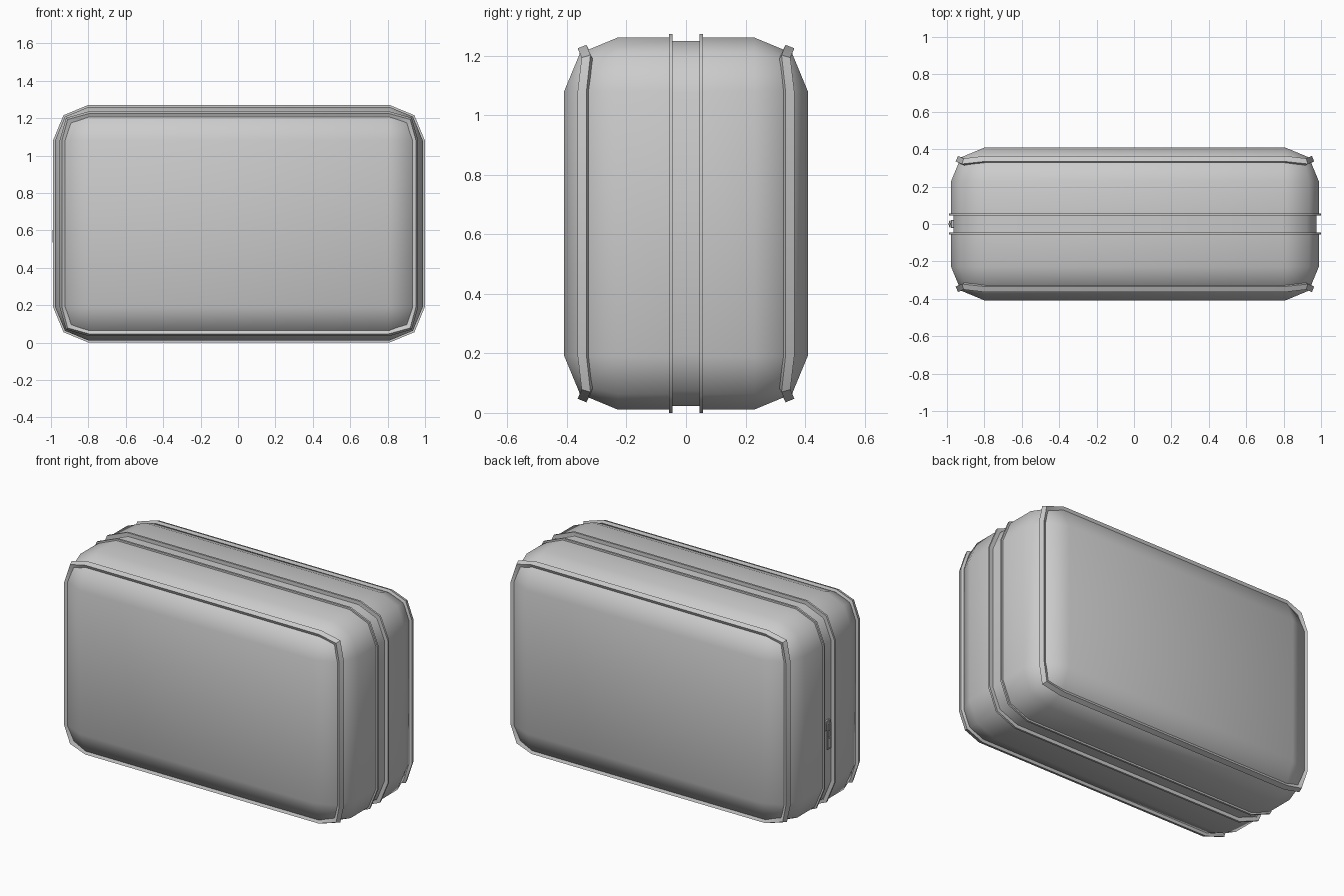
import bpy, bmesh
from math import cos, sin, pi, radians
from mathutils import Vector

if "Cube" in bpy.data.objects:
    bpy.data.objects.remove(bpy.data.objects["Cube"])

C = Vector((0.005, 0, 0.636))          # body centre
HX, HY, HZ, R = 0.983, 0.409, 0.625, 0.18


def finish(bm, name, angle=50):
    bmesh.ops.recalc_face_normals(bm, faces=bm.faces)
    me = bpy.data.meshes.new(name)
    bm.to_mesh(me)
    bm.free()
    ob = bpy.data.objects.new(name, me)
    bpy.context.collection.objects.link(ob)
    bpy.ops.object.select_all(action='DESELECT')
    bpy.context.view_layer.objects.active = ob
    ob.select_set(True)
    bpy.ops.object.shade_smooth_by_angle(angle=radians(angle))
    return ob


def sweep(name, path, a, b):
    """Closed rectangular strip; path holds (point, outward direction)."""
    bm = bmesh.new()
    n = len(path)
    rings = []
    for i, (p, out) in enumerate(path):
        t = (path[(i + 1) % n][0] - path[i - 1][0]).normalized()
        side = t.cross(out).normalized()
        rings.append([bm.verts.new(p + out * u * a + side * v * b)
                      for u, v in ((-1, -1), (1, -1), (1, 1), (-1, 1))])
    for i in range(n):
        r, s = rings[i], rings[(i + 1) % n]
        for k in range(4):
            bm.faces.new((r[k], r[(k + 1) % 4], s[(k + 1) % 4], s[k]))
    return finish(bm, name)


def corners():
    """Three directions per rounded corner, with that corner's centre."""
    for q, (sx, sz) in enumerate(((1, 1), (-1, 1), (-1, -1), (1, -1))):
        for k in range(3):
            ang = q * pi / 2 + k * pi / 4
            yield sx * (HX - R), sz * (HZ - R), Vector((cos(ang), 0, sin(ang))), k


def box(name, size, loc, bevel=0.002):
    bm = bmesh.new()
    bmesh.ops.create_cube(bm, size=1)
    for v in bm.verts:
        v.co = Vector(v.co[i] * size[i] + loc[i] for i in range(3))
    bmesh.ops.bevel(bm, geom=bm.edges[:], offset=bevel, segments=1, affect='EDGES')
    return finish(bm, name, 30)


# Case body: two-step bevelled box with a shallow zip channel round the middle
bm = bmesh.new()
bmesh.ops.create_cube(bm, size=2)
for v in bm.verts:
    v.co = Vector((v.co.x * HX, v.co.y * HY, v.co.z * HZ))
bmesh.ops.bevel(bm, geom=bm.edges[:], offset=R, segments=2, profile=0.5, affect='EDGES')
for y in (-0.05, -0.046, 0.046, 0.05):
    bmesh.ops.bisect_plane(bm, geom=bm.verts[:] + bm.edges[:] + bm.faces[:],
                           plane_co=(0, y, 0), plane_no=(0, 1, 0))
for v in bm.verts:
    if abs(v.co.y) < 0.048:
        v.co.x *= (HX - 0.012) / HX
        v.co.z *= (HZ - 0.012) / HZ
bmesh.ops.translate(bm, verts=bm.verts, vec=C)
finish(bm, "case_body")

for s, label in ((-1, "front"), (1, "back")):
    # Rib beside the zip channel
    rib = [(C + Vector((x, s * 0.051, z)) + d * R, d) for x, z, d, k in corners()]
    sweep(label + "_rib", rib, 0.011, 0.006)
    # Piping along the middle of the bevel
    piping = []
    for x, z, d, k in corners():
        rad, dy, back = (0.816, 0.577, 0.004) if k == 1 else (0.7071, 0.7071, 0.014)
        p = C + Vector((x, s * (HY - R + dy * R - back), z)) + d * (rad * R + back * 0.4)
        piping.append((p, (d * 0.92 + Vector((0, s * 0.38, 0))).normalized()))
    sweep(label + "_piping", piping, 0.018, 0.016)

# Zip slider and pull on the left side
X = C.x - HX + 0.012
box("zip_slider", (0.02, 0.044, 0.06), (X - 0.002, 0, 0.565))
box("slider_bridge", (0.012, 0.014, 0.07), (X - 0.019, 0, 0.57))
for s in (-1, 1):
    box("pull_side", (0.008, 0.008, 0.16), (X - 0.019, s * 0.014, 0.5))
for z in (0.425, 0.49, 0.577):
    box("pull_bar", (0.008, 0.036, 0.01), (X - 0.019, 0, z))
box("pull_tab", (0.005, 0.026, 0.065), (X - 0.019, 0, 0.457), 0.001)
